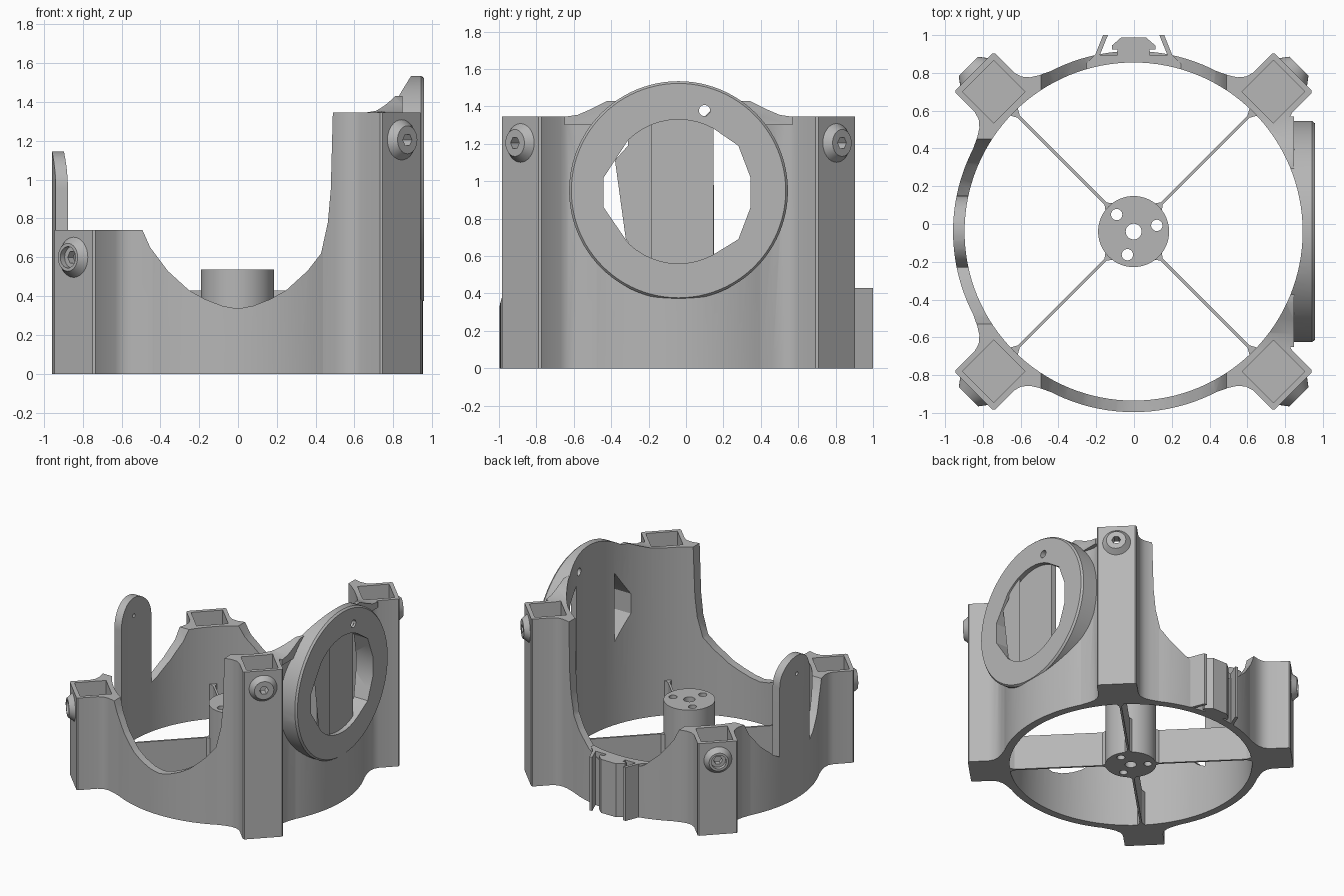
import bpy, bmesh
from math import sin, cos, pi, radians
from mathutils import Matrix, Vector

cube = bpy.data.objects.get("Cube")
if cube:
    bpy.data.objects.remove(cube, do_unlink=True)

CENTER = Vector((-0.002, -0.04, 0))   # axis of the round duct
OUTER, BORE = 0.956, 0.895
TALL, LOW = 1.345, 0.74
POST_R = 1.047                        # distance of post centres from the axis
FLANGE_Z = 0.95

grey = bpy.data.materials.new("plain grey")
grey.use_nodes = True
grey.diffuse_color = (0.47, 0.47, 0.47, 1)
bsdf = grey.node_tree.nodes["Principled BSDF"]
bsdf.inputs["Base Color"].default_value = grey.diffuse_color
bsdf.inputs["Roughness"].default_value = 0.6


def to_object(name, bm):
    bmesh.ops.recalc_face_normals(bm, faces=bm.faces)
    mesh = bpy.data.meshes.new(name)
    bm.to_mesh(mesh)
    bm.free()
    mesh.materials.append(grey)
    ob = bpy.data.objects.new(name, mesh)
    bpy.context.collection.objects.link(ob)
    return ob


def prism(name, pts, lo, hi, axis="z", turn=0):
    """Extrude a 2D outline along an axis, then turn it about z."""
    place = {"z": lambda a, b, h: (a, b, h),
             "y": lambda a, b, h: (a, h, b),
             "x": lambda a, b, h: (h, a, b)}[axis]
    bm = bmesh.new()
    low = [bm.verts.new(place(a, b, lo)) for a, b in pts]
    high = [bm.verts.new(place(a, b, hi)) for a, b in pts]
    bm.faces.new(low)
    bm.faces.new(high)
    n = len(pts)
    for i in range(n):
        j = (i + 1) % n
        bm.faces.new((low[i], low[j], high[j], high[i]))
    bm.transform(Matrix.Rotation(turn, 4, "Z"))
    return to_object(name, bm)


def cylinder(name, r1, r2, lo, hi, at=(0, 0), along_x=False, turn=0, sides=32):
    """Cylinder or cone; along_x lays it down with at = (y, z)."""
    bm = bmesh.new()
    bmesh.ops.create_cone(bm, cap_ends=True, segments=sides, radius1=r1,
                          radius2=r2, depth=hi - lo)
    mid = (lo + hi) / 2
    if along_x:
        bm.transform(Matrix.Translation((mid, *at)) @ Matrix.Rotation(pi / 2, 4, "Y"))
    else:
        bm.transform(Matrix.Translation((*at, mid)))
    bm.transform(Matrix.Rotation(turn, 4, "Z"))
    return to_object(name, bm)


def combine(ob, others, operation):
    """Apply booleans in turn and remove the tools."""
    for tool in others:
        mod = ob.modifiers.new("cut", "BOOLEAN")
        mod.operation, mod.solver, mod.object = operation, "EXACT", tool
        bpy.context.view_layer.objects.active = ob
        bpy.ops.object.modifier_apply(modifier=mod.name)
        bpy.data.objects.remove(tool, do_unlink=True)


def mirrored(half):
    return half + [(-a, b) for a, b in reversed(half)]


def bore():
    return cylinder("bore_cutter", BORE, BORE, -1, 3, sides=128)


corners = [(radians(45 + 90 * i), LOW if i in (1, 2) else TALL) for i in range(4)]

# Duct body with flared corner posts and the side flange
frame = cylinder("duct_frame", OUTER, OUTER, 0, TALL, sides=128)
flare = [(0.86, 0.29), (0.911, 0.29), (0.94, 0.23), (0.965, 0.19),
         (1.0, 0.16), (1.04, 0.148), (1.185, 0.148), (1.195, 0.138)]
post_outline = flare + [(r, -t) for r, t in reversed(flare)]
solids = [prism("post", post_outline, 0, TALL, turn=a) for a, h in corners]
solids += [cylinder("boss", 0.115, 0.072, 1.18, 1.237, at=(0, h - 0.14),
                    along_x=True, turn=a) for a, h in corners]
solids.append(cylinder("flange", 0.585, 0.585, 0.6, 0.945, at=(0, FLANGE_Z),
                       along_x=True, sides=96))
solids.append(cylinder("flange_lip", 0.585, 0.573, 0.945, 0.96, at=(0, FLANGE_Z),
                       along_x=True, sides=96))
fillet = mirrored([(0.61, 1.3), (0.61, 1.345), (0.54, 1.355), (0.47, 1.385),
                   (0.38, 1.43)])
solids.append(prism("flange_fillet", fillet, 0.5, 0.85, "x"))
combine(frame, solids, "UNION")

# Bore and the swooping openings in the wall
swoop = [(-0.49, LOW), (-0.45, 0.65), (-0.36, 0.53), (-0.25, 0.43),
         (-0.17, 0.385), (-0.08, 0.35), (0, 0.335)]
rise = [(-a, b) for a, b in reversed(swoop[2:-1])]
front_cut = ([(-1.5, 2), (-1.5, LOW)] + swoop + rise +
             [(0.43, 0.62), (0.465, 0.78), (0.48, 0.95), (0.492, 1.4), (0.492, 2)])
side_cut = swoop + [(-a, b) for a, b in reversed(swoop[:-1])]
cutters = [bore(), prism("front_back_cutter", front_cut, -2, 2, "y"),
           prism("side_cutter", side_cut + [(0.49, 1), (-0.49, 1)], -2, -0.3, "x")]

# Square sockets in the posts and screw holes through the bosses
for a, h in corners:
    q, c = 0.117, POST_R
    square = [(c - q, -q), (c + q, -q), (c + q, q), (c - q, q)]
    cutters.append(prism("socket_cutter", square, h - 0.3, h + 0.2, turn=a))
    cutters.append(cylinder("recess_cutter", 0.055, 0.055, 1.205, 1.4,
                            at=(0, h - 0.14), along_x=True, turn=a))
    cutters.append(cylinder("screw_cutter", 0.033, 0.033, 1.1, 1.4,
                            at=(0, h - 0.14), along_x=True, turn=a, sides=6))

# Flange window: faceted sides cut through, middle strip only recessed
def arc(start, end, steps=10):
    return [(0.385 * cos(radians(start + (end - start) * i / steps)),
             0.945 + 0.385 * sin(radians(start + (end - start) * i / steps)))
            for i in range(steps + 1)]


top_arc, low_arc = arc(61, 134.5), arc(225.5, 299)
right_side = [(0.32, 0.69), (0.385, 0.86), (0.385, 1.02), (0.32, 1.19)]
left_side = [(-0.4, 1.02), (-0.4, 0.86)]
cutters += [
    prism("window_cutter", right_side + top_arc + left_side + low_arc, 0.922, 1.3, "x"),
    prism("window_right", [low_arc[-1]] + right_side + [top_arc[0]], 0.5, 1.3, "x"),
    prism("window_left", [top_arc[-1]] + left_side + [low_arc[0]], 0.5, 1.3, "x")]
for i in range(5):
    t = radians(72 * i)
    spot = (0.45 * cos(t), FLANGE_Z + 0.45 * sin(t))
    cutters.append(cylinder("flange_screw", 0.03, 0.03, 0.5, 1.3, at=spot,
                            along_x=True, sides=24))
combine(frame, cutters, "DIFFERENCE")

# Upright round-topped tab, following the duct wall
paddle = cylinder("upright_tab", OUTER, OUTER, 0, 1.3, sides=128)
combine(paddle, [bore()], "DIFFERENCE")
tab = [(0.19 * cos(pi * i / 24), 0.955 + 0.19 * sin(pi * i / 24)) for i in range(25)]
combine(paddle, [prism("tab_shape", tab + [(-0.19, 0.01), (0.19, 0.01)], -2, -0.3, "x")],
        "INTERSECT")
combine(paddle, [cylinder("tab_hole", 0.015, 0.015, -2, -0.3, at=(0, 1.0),
                          along_x=True, sides=16)], "DIFFERENCE")

# Central hub with its holes
hub = cylinder("hub", 0.188, 0.188, 0, 0.537, sides=64)
holes = [cylinder("hub_hole", 0.042, 0.042, -1, 1)]
for angle in (15, 135, 255):
    t = radians(angle)
    holes.append(cylinder("hub_screw", 0.03, 0.03, -1, 1,
                          at=(0.127 * cos(t), 0.127 * sin(t)), sides=24))
combine(hub, holes, "DIFFERENCE")

# Thin struts with flared ends
strut = [(0.18, 0.03), (0.21, 0.008), (0.86, 0.008), (0.9, 0.03)]
strut_outline = strut + [(r, -t) for r, t in reversed(strut)]
parts = [frame, paddle, hub]
for a, h in corners:
    parts.append(prism("strut", strut_outline, 0, 0.28, turn=a))

# Rear clip: curved base, centre rail and two leaning fins
clip = prism("clip_base", mirrored([(0.265, 0.83), (0.265, 0.875), (0.205, 0.935)]), 0, 0.43)
combine(clip, [bore()], "DIFFERENCE")
rail = mirrored([(0.085, 0.92), (0.085, 0.965), (0.115, 0.965), (0.115, 0.985), (0.065, 1.028)])
parts += [clip, prism("clip_rail", rail, 0, 0.43)]
fin = [(0.185, 0.92), (0.21, 0.92), (0.162, 1.04), (0.136, 1.04)]
for side in (-1, 1):
    parts.append(prism("clip_fin", [(side * a, b) for a, b in fin], 0, 0.43))

# Move everything onto the centre and smooth the curved faces
bpy.ops.object.select_all(action="DESELECT")
for ob in parts:
    ob.location = CENTER
    ob.select_set(True)
bpy.context.view_layer.objects.active = frame
bpy.ops.object.shade_smooth_by_angle(angle=radians(28))
